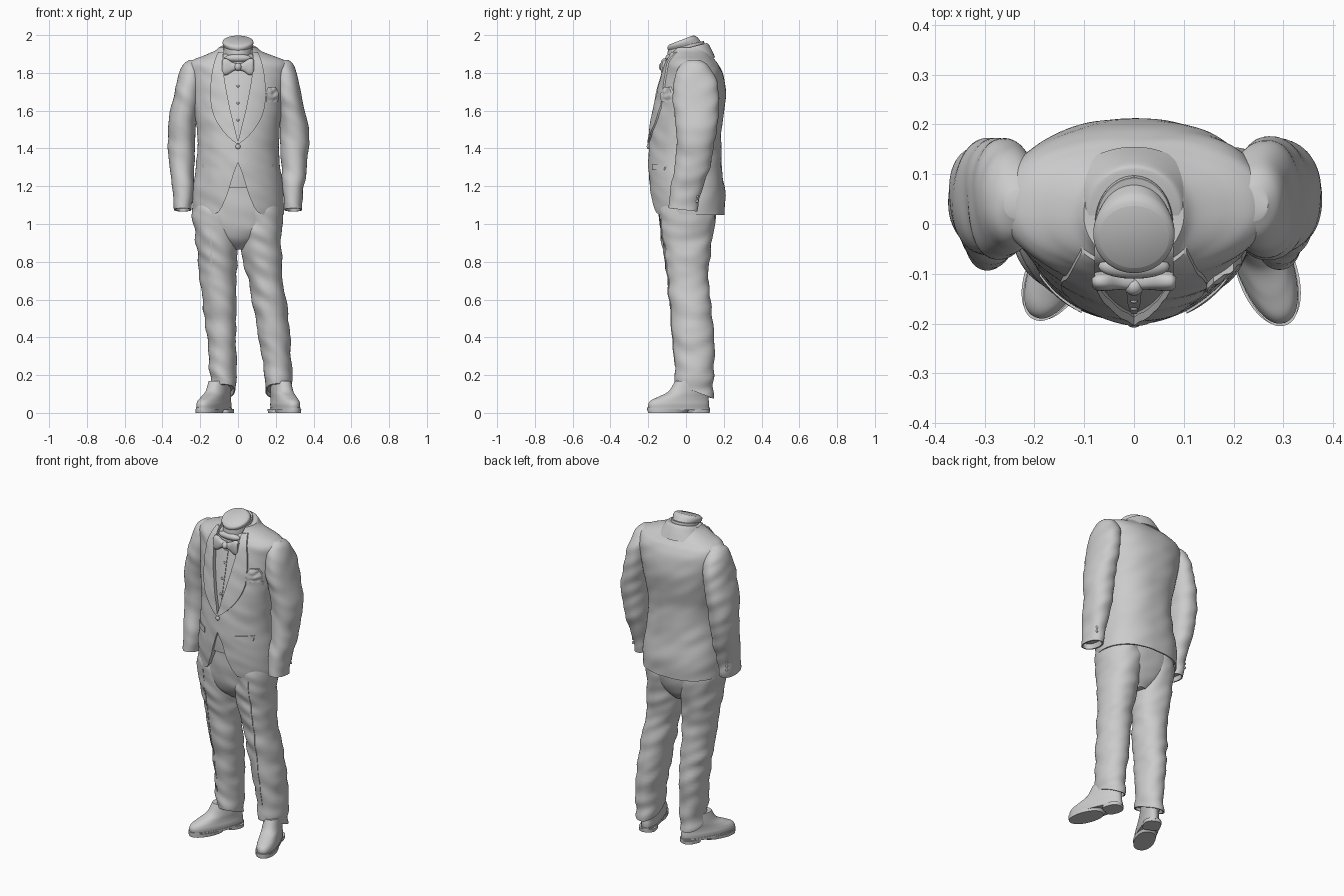
import bpy, bmesh, math
from mathutils import Vector, Matrix, noise
from mathutils.bvhtree import BVHTree

if "Cube" in bpy.data.objects:
    bpy.data.objects.remove(bpy.data.objects["Cube"])


def spline(pts, sub):
    """Catmull-Rom through tuples of equal length."""
    out, n = [], len(pts)
    for i in range(n - 1):
        a, b, c, d = (pts[max(0, min(n - 1, i + k))] for k in (-1, 0, 1, 2))
        for s in range(sub):
            t = s / sub
            out.append([.5 * (2 * q + (r - p) * t + (2 * p - 5 * q + 4 * r - w) * t * t
                              + (3 * q - p - 3 * r + w) * t ** 3) for p, q, r, w in zip(a, b, c, d)])
    return out + [list(pts[-1])]


def finish(bm, name, matrix=None, angle=40):
    bmesh.ops.recalc_face_normals(bm, faces=bm.faces)
    if matrix:
        bm.transform(matrix)
    me = bpy.data.meshes.new(name)
    bm.to_mesh(me)
    bm.free()
    ob = bpy.data.objects.new(name, me)
    bpy.context.collection.objects.link(ob)
    smooth(ob, angle)
    return ob


def smooth(ob, angle=40):
    bpy.ops.object.select_all(action='DESELECT')
    ob.select_set(True)
    bpy.context.view_layer.objects.active = ob
    bpy.ops.object.shade_smooth_by_angle(angle=math.radians(angle))


def loft(name, stations, nf=2.0, nb=2.0, seg=64, sub=7, wrinkle=0, hollow=0, egg=0, matrix=None):
    """Stations are (z, centre x, front y, back y, half width[, tilt])."""
    bm, rings = bmesh.new(), []
    rows = spline([tuple(s) + (0,) * (6 - len(s)) for s in stations], sub)
    if hollow:  # recessed bottom opening
        z, cx, f, b, r, t = rows[0]
        rows.insert(0, [z, cx, f + .008, b - .008, r - .008, t])
        rows.insert(0, [z + hollow, cx, f + .01, b - .01, r - .01, t])
    for z, cx, f, b, r, tilt in rows:
        ring, cy, ry = [], (f + b) / 2, (b - f) / 2
        for k in range(seg):
            a = 2 * math.pi * k / seg
            c, s = math.cos(a), math.sin(a)
            e = 2 / (nf if s < 0 else nb)
            dx = r * math.copysign(abs(c) ** e, c) * (1 - egg * s)
            dy = ry * math.copysign(abs(s) ** e, s)
            p = Vector((cx + dx, cy + dy, z + tilt * dy))
            w = wrinkle * noise.noise(Vector((p.x * 7, p.y * 7, p.z * 16 + p.x * 9)))
            ring.append(bm.verts.new(p + Vector((c, s, 0)) * w))
        rings.append(ring)
    for lo, hi in zip(rings, rings[1:]):
        for k in range(seg):
            bm.faces.new((lo[k], lo[k - 1], hi[k - 1], hi[k]))
    bm.faces.new(rings[0])
    bm.faces.new(rings[-1])
    return finish(bm, name, matrix)


def tree(ob):
    bm = bmesh.new()
    bm.from_mesh(ob.data)
    t = BVHTree.FromBMesh(bm)
    bm.free()
    return t


def drape(name, surf, rows, off=.01, n=8, sub=6, rough=0):
    """Cloth strip of (z, x0, x1) rows laid on the front of a surface."""
    bm, grid = bmesh.new(), []
    for z, x0, x1 in spline(rows, sub):
        line = []
        for i in range(n + 1):
            x = x0 + (x1 - x0) * i / n
            hit = surf.ray_cast(Vector((x, -2, z)), Vector((0, 1, 0)))[0]
            hit = hit or surf.find_nearest(Vector((x, -.1, z)))[0]
            d = off + rough * noise.noise(Vector((x * 45, 0, z * 45)))
            line.append((Vector((x, hit.y, z)), d))
        grid.append(line)
    front = [[bm.verts.new(p - Vector((0, d, 0))) for p, d in l] for l in grid]
    back = [[bm.verts.new(p + Vector((0, .008, 0))) for p, d in l] for l in grid]
    for j in range(len(grid) - 1):
        for i in range(n):
            for g in (front, back):
                bm.faces.new((g[j][i], g[j][i + 1], g[j + 1][i + 1], g[j + 1][i]))
        for i in (0, n):
            bm.faces.new((front[j][i], front[j + 1][i], back[j + 1][i], back[j][i]))
    for j in (0, -1):
        for i in range(n):
            bm.faces.new((front[j][i], front[j][i + 1], back[j][i + 1], back[j][i]))
    return finish(bm, name)


def ball(name, loc, size):
    bm = bmesh.new()
    bmesh.ops.create_uvsphere(bm, u_segments=20, v_segments=12, radius=1)
    return finish(bm, name, Matrix.Translation(loc) @ Matrix.Diagonal((*size, 1)), 60)


def cut(ob, outline, y0, y1):
    """Cut a front-view outline out of an object between two depths."""
    bm = bmesh.new()
    f = bm.faces.new([bm.verts.new((x, y0, z)) for x, z in outline])
    ext = bmesh.ops.extrude_face_region(bm, geom=[f])['geom']
    bmesh.ops.translate(bm, vec=(0, y1 - y0, 0), verts=[v for v in ext if isinstance(v, bmesh.types.BMVert)])
    cutter = finish(bm, "cutter")
    mod = ob.modifiers.new("cut", 'BOOLEAN')
    mod.operation, mod.solver, mod.object = 'DIFFERENCE', 'EXACT', cutter
    bpy.context.view_layer.objects.active = ob
    bpy.ops.object.modifier_apply(modifier=mod.name)
    bpy.data.objects.remove(cutter)
    smooth(ob)


# Jacket body
body = [(1.05, 0, -.175, .205, .242, -.01), (1.15, 0, -.19, .207, .243), (1.28, 0, -.198, .192, .226),
        (1.4, 0, -.195, .185, .214), (1.5, 0, -.186, .188, .22), (1.6, 0, -.172, .202, .235),
        (1.7, 0, -.152, .21, .25), (1.79, 0, -.13, .198, .264), (1.84, 0, -.115, .175, .268),
        (1.868, 0, -.1, .152, .24), (1.89, 0, -.09, .135, .185), (1.915, 0, -.085, .12, .125),
        (1.935, 0, -.08, .11, .1)]
jacket = loft("jacket_body", body, nf=1.95, nb=2.3, seg=96, wrinkle=.005, hollow=.03)
front = tree(jacket)
half_v = [(.008, 1.46), (.03, 1.55), (.058, 1.68), (.078, 1.8), (.078, 2.1)]
cut(jacket, [(0, 1.43)] + half_v + [(-x, z) for x, z in reversed(half_v)], -.5, -.03)
half_gap = [(.022, 1.27), (.055, 1.16), (.085, 1.09), (.105, 1.062), (.14, 1.045), (.14, 1.0)]
cut(jacket, [(0, 1.325)] + half_gap + [(-x, z) for x, z in reversed(half_gap)], -.5, -.06)

# Shirt and waistcoat inside the jacket
inner = [(z, 0, f + .014, b - .03, r - .03) for z, c, f, b, r, *_ in body[1:9]]
inner[0] = (1.19, 0, -.178, .15, .2)
shirt = loft("shirt_front", inner + [(1.9, 0, -.085, .09, .09)], nf=1.95, seg=96)
chest = tree(shirt)
drape("shirt_placket", chest, [(1.46, -.006, .006), (1.65, -.014, .014), (1.8, -.014, .014)], .004, 3)
for z in (1.55, 1.64, 1.73):
    y = chest.ray_cast(Vector((0, -2, z)), Vector((0, 1, 0)))[0].y
    ball("shirt_stud", (0, y - .004, z), (.007, .005, .007))

# Shawl lapels, pockets and button
for s in (-1, 1):
    rows = [(1.425, -.004, .006), (1.46, .006, .05), (1.52, .02, .1), (1.6, .04, .137), (1.7, .06, .147),
            (1.8, .076, .138), (1.87, .078, .122), (1.91, .078, .105)]
    drape("lapel", front, [(z, s * a, s * b) for z, a, b in rows], .009, 10)
    drape("pocket_flap", front, [(1.285, s * .105, s * .185), (1.318, s * .105, s * .19)], .006)
drape("breast_pocket", front, [(1.62, .145, .215), (1.645, .145, .22)], .006)
drape("pocket_square", front, [(1.645, .15, .212), (1.69, .147, .216), (1.725, .16, .2)], .013, 12, 8, .009)
ball("jacket_button", (0, -.2, 1.41), (.013, .008, .013))

# Collars and neck
loft("jacket_collar", [(1.87, 0, -.06, .155, .14, .1), (1.905, 0, -.065, .135, .115, .2),
                       (1.93, 0, -.07, .118, .1, .25), (1.935, 0, -.07, .105, .09, .25)])
loft("shirt_collar", [(1.85, 0, -.1, .1, .08), (1.9, 0, -.098, .1, .079, .1), (1.94, 0, -.096, .096, .078, .25),
                      (1.945, 0, -.09, .09, .074, .25)])
loft("neck", [(1.88, 0, -.09, .09, .07), (1.93, 0, -.092, .085, .072, .2), (1.955, 0, -.098, .066, .081, .33),
              (1.967, 0, -.097, .05, .08, .38), (1.974, 0, -.088, .036, .07, .38)])

# Bow tie
for s in (-1, 1):
    loft("bow_wing", [(0, 0, -.018, .018, .016), (.025, 0, -.018, .018, .024), (.055, 0, -.02, .02, .042),
                      (.075, 0, -.018, .018, .043), (.084, 0, -.01, .01, .034)], nf=2.4, nb=2.4, seg=32, wrinkle=.008,
         matrix=Matrix.Translation((0, -.115, 1.832)) @ Matrix.Rotation(s * math.pi / 2, 4, 'Y'))
ball("bow_knot", (0, -.125, 1.832), (.019, .019, .021))
ball("tie_band", (0, -.085, 1.878), (.072, .025, .022))

# Sleeves with open cuffs
for s in (-1, 1):
    arm = [(1.075, .293, -.09, .06, .045, -.12), (1.12, .29, -.088, .07, .05, -.1), (1.2, .293, -.08, .09, .058),
           (1.3, .298, -.06, .125, .066), (1.42, .299, -.05, .15, .073), (1.53, .293, -.057, .165, .075),
           (1.64, .275, -.067, .175, .072), (1.73, .262, -.066, .168, .068), (1.8, .25, -.05, .143, .06),
           (1.845, .242, -.025, .11, .048), (1.868, .235, .01, .07, .03)]
    loft("sleeve", [(z, s * x, *r) for z, x, *r in arm], nf=2.2, nb=2.2, wrinkle=.008, hollow=.03)
    for z in (1.12, 1.145, 1.17):
        ball("cuff_button", (s * .322, .06, z), (.006, .008, .008))

# Trousers
loft("trouser_hips", [(.865, 0, -.05, .08, .05), (.93, 0, -.118, .13, .15), (1.05, 0, -.146, .16, .235),
                      (1.25, 0, -.15, .15, .19)], nf=2.3, nb=2.3, wrinkle=.006)
legs = {-1: [(.115, -.08, -.055, .13, .068, -.4), (.2, -.08, -.055, .135, .07), (.4, -.087, -.063, .14, .078),
             (.6, -.1, -.085, .125, .09), (.75, -.108, -.103, .118, .1), (.9, -.113, -.127, .137, .11),
             (1.05, -.118, -.14, .155, .122), (1.15, -.11, -.13, .14, .1)],
        1: [(.115, .212, -.055, .145, .07, -.4), (.2, .212, -.06, .148, .073), (.4, .19, -.068, .147, .085),
            (.6, .163, -.088, .128, .092), (.75, .139, -.105, .118, .097), (.9, .12, -.127, .137, .11),
            (1.05, .117, -.14, .155, .12), (1.15, .11, -.13, .14, .1)]}
creases = {-1: [(1.03, -.145), (.7, -.138), (.4, -.118), (.25, -.108)],
           1: [(1.03, .157), (.8, .167), (.5, .186), (.25, .205)]}
for s in (-1, 1):
    leg = loft("trouser_leg", legs[s], nf=2.1, nb=2.1, sub=10, wrinkle=.012, hollow=.02)
    drape("trouser_crease", tree(leg), [(z, x - .004, x + .004) for z, x in creases[s]], .003, 2, 12)

# Shoes, each turned outwards
for place, turn in (((-.125, -.033, 0), -26), ((.247, -.037, 0), 19)):
    m = Matrix.Translation(place) @ Matrix.Rotation(math.radians(turn), 4, 'Z')
    loft("shoe_upper", [(.018, 0, -.168, .165, .054), (.045, 0, -.17, .167, .056), (.066, 0, -.155, .165, .053),
                        (.085, 0, -.115, .163, .051), (.115, 0, -.055, .16, .05), (.17, 0, -.02, .15, .045)],
         nf=2.2, nb=2.3, egg=.1, matrix=m)
    loft("shoe_welt", [(.014, 0, -.176, .172, .057), (.028, 0, -.176, .172, .057)], 2.2, 2.3, sub=1, egg=.1, matrix=m)
    loft("shoe_sole", [(0, 0, -.172, .04, .058), (.02, 0, -.174, .06, .06)], 2.1, 2.3, sub=1, matrix=m)
    loft("shoe_heel", [(0, 0, .06, .168, .05), (.02, 0, .06, .17, .051)], 4, 2.3, sub=1, matrix=m)
